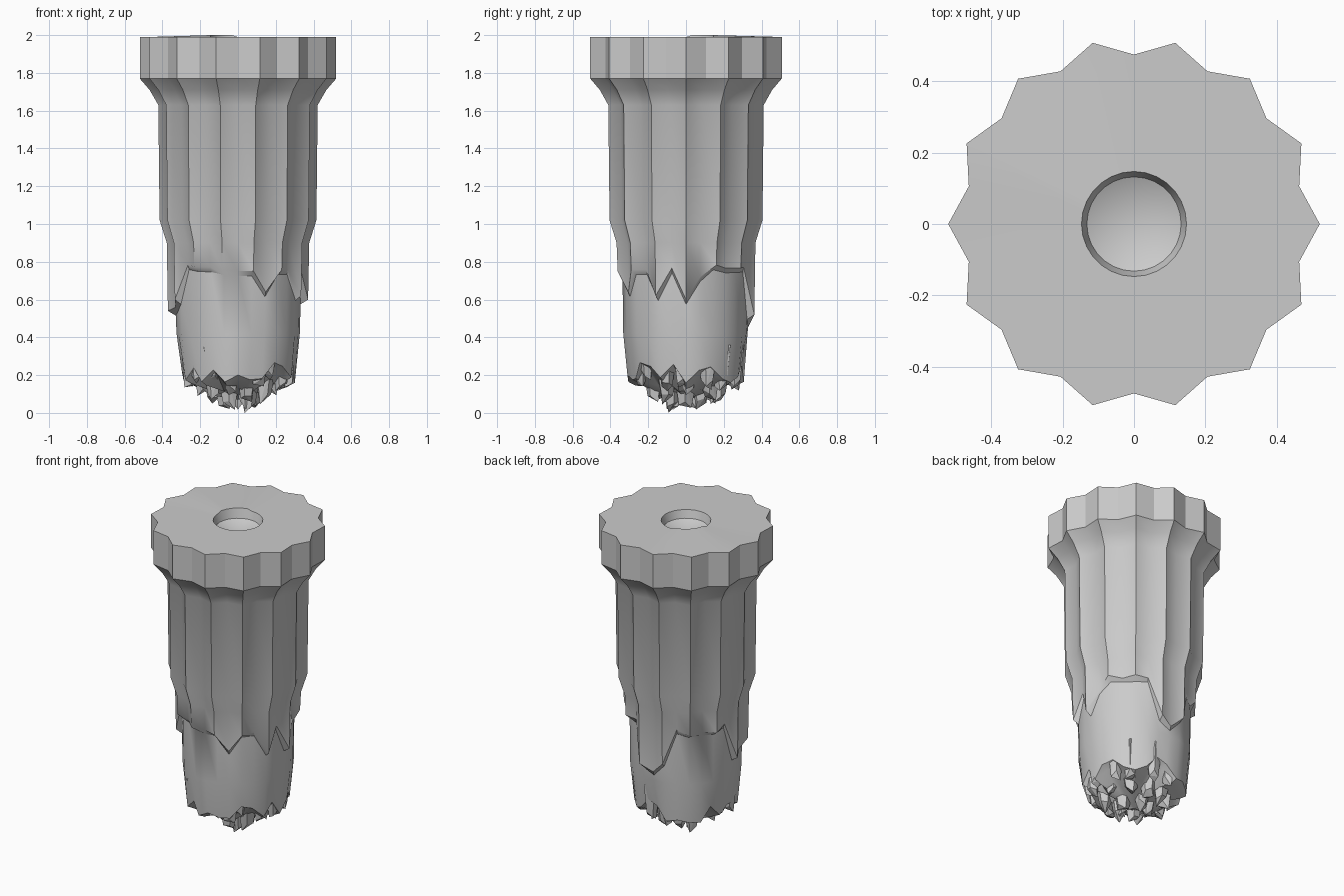
import bpy, bmesh, random
from math import sin, cos, pi

if "Cube" in bpy.data.objects:
    bpy.data.objects.remove(bpy.data.objects["Cube"])

random.seed(11)
N = 14            # ridges round the column
C = 2 * N         # ridge and valley columns


def make_object(name, bm, smooth_deg=None):
    bmesh.ops.recalc_face_normals(bm, faces=bm.faces)
    mesh = bpy.data.meshes.new(name)
    bm.to_mesh(mesh)
    bm.free()
    ob = bpy.data.objects.new(name, mesh)
    bpy.context.collection.objects.link(ob)
    if smooth_deg:
        bpy.ops.object.select_all(action='DESELECT')
        ob.select_set(True)
        bpy.context.view_layer.objects.active = ob
        bpy.ops.object.shade_smooth_by_angle(angle=smooth_deg * pi / 180)
    return ob


def ring(bm, radius, height):
    # radius and height are functions of the column index
    return [bm.verts.new((radius(i) * cos(2 * pi * i / C),
                          radius(i) * sin(2 * pi * i / C), height(i))) for i in range(C)]


def bridge(bm, a, b):
    return [bm.faces.new((a[i], a[(i + 1) % C], b[(i + 1) % C], b[i])) for i in range(C)]


def star(r, valley=0.912):
    return lambda i: r if i % 2 == 0 else r * valley


def const(v):
    return lambda i: v


def fan(bm, loop, z):
    tip = bm.verts.new((0, 0, z))
    for i in range(C):
        bm.faces.new((loop[i], loop[(i + 1) % C], tip))


# Fluted cap with a shallow drilled hole
bm = bmesh.new()
loops = [ring(bm, star(0.52), const(1.77)),
         ring(bm, star(0.52), const(1.99)),
         ring(bm, const(0.147), lambda i: 2.0 if 8 <= i <= 13 else 1.99),
         ring(bm, const(0.132), const(1.94))]
for a, b in zip(loops, loops[1:]):
    bridge(bm, a, b)
fan(bm, loops[-1], 1.88)
make_object("fluted_cap", bm, 20)

# Fluted shaft, each ridge snapped off at its own height above a rounder core
broken = {0: 0.60, 1: 0.72, 6: 0.52, 7: 0.48, 8: 0.56, 14: 0.54, 15: 0.56, 16: 0.60,
          22: 0.75, 23: 0.64, 26: 0.62}
break_z = [broken.get(i, 0.77 + random.uniform(-0.02, 0.015)) for i in range(C)]
wobble = [random.uniform(-0.006, 0.006) for i in range(C)]
fringe = [random.uniform(0.15, 0.27) for i in range(C)]
bm = bmesh.new()
loops = [ring(bm, star(r), const(z)) for z, r in
         ((1.77, 0.52), (1.71, 0.468), (1.63, 0.422), (1.02, 0.415), (0.90, 0.377))]
loops += [ring(bm, star(0.371), lambda i: break_z[i]),
          ring(bm, lambda i: 0.332 + wobble[i], lambda i: break_z[i] - 0.025),
          ring(bm, lambda i: 0.328 + wobble[i], const(0.42)),
          ring(bm, lambda i: 0.302 + 2 * wobble[i], lambda i: fringe[i]),
          ring(bm, lambda i: 0.26 + 2 * wobble[i], lambda i: fringe[i] - 0.02),
          ring(bm, lambda i: 0.17 + 3 * wobble[i], lambda i: 0.12 + 5 * wobble[i])]
for a, b in zip(loops, loops[1:]):
    bridge(bm, a, b)
fan(bm, loops[-1], 0.07)
make_object("broken_shaft", bm, 38)

# Jagged stone splinters crowding the broken lower end
bm = bmesh.new()


def splinter(radius, angle, width, top, bottom, lean):
    cx, cy = radius * cos(angle), radius * sin(angle)
    turn = random.uniform(0, 2 * pi)
    pts = []
    for k in range(5):
        t = turn + k * 2 * pi / 5
        w = width * random.uniform(0.8, 1.1)
        pts.append(bm.verts.new((cx + w * cos(t), cy + w * sin(t), top)))
        s = 0.55 * w
        drop = bottom + (0 if k == 0 else random.uniform(0.01, 0.06))
        pts.append(bm.verts.new((cx * lean + s * cos(t), cy * lean + s * sin(t), drop)))
    bmesh.ops.convex_hull(bm, input=pts)


# count, radius, width, top, lowest bottom, highest bottom
for count, r, w, top, lo, hi in ((15, 0.262, 0.06, 0.36, 0.10, 0.19),
                                 (10, 0.175, 0.065, 0.25, 0.035, 0.10),
                                 (5, 0.08, 0.065, 0.2, 0.012, 0.06)):
    for k in range(count):
        a = 2 * pi * (k + random.uniform(-0.25, 0.25)) / count
        splinter(r, a, w, top, random.uniform(lo, hi), random.uniform(0.97, 1.03))
splinter(0.09, -0.9, 0.06, 0.2, 0.0, 1.0)
make_object("broken_splinters", bm)
